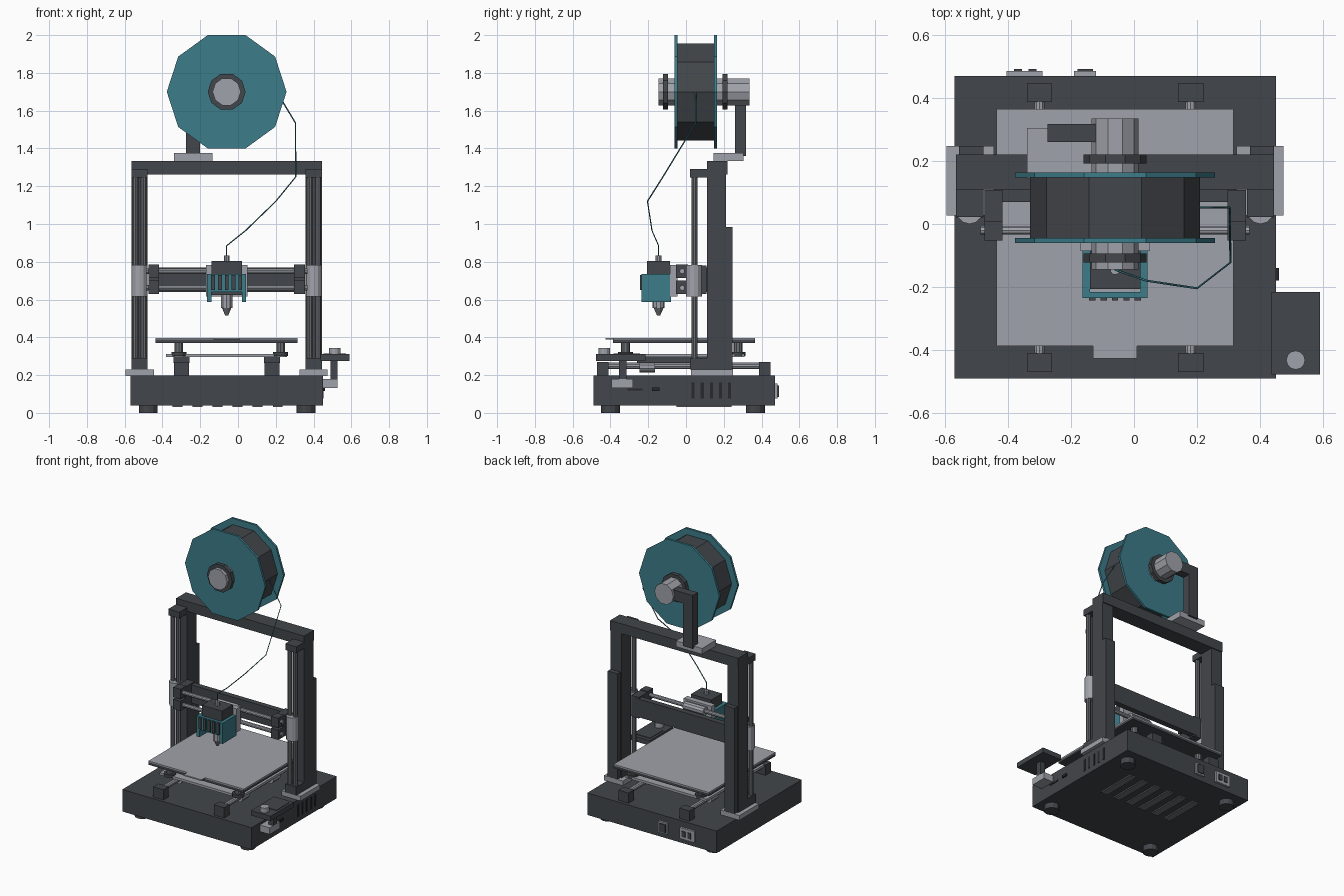
import bpy, bmesh, math
from mathutils import Vector

if "Cube" in bpy.data.objects:
    bpy.data.objects.remove(bpy.data.objects["Cube"])


def material(name, rgb):
    m = bpy.data.materials.new(name)
    m.diffuse_color = (*rgb, 1)
    m.use_nodes = True
    m.node_tree.nodes["Principled BSDF"].inputs["Base Color"].default_value = m.diffuse_color
    return m


DARK = material("charcoal", (0.055, 0.061, 0.069))
LIGHT = material("light_grey", (0.35, 0.365, 0.405))
TEAL = material("teal", (0.045, 0.2, 0.25))
STEEL = material("steel_grey", (0.15, 0.16, 0.175))
BLACK = material("near_black", (0.02, 0.022, 0.025))
CX = -0.06  # centre line of the frame


def finish(bm, name, mat):
    me = bpy.data.meshes.new(name)
    bm.to_mesh(me)
    bm.free()
    me.materials.append(mat)
    ob = bpy.data.objects.new(name, me)
    bpy.context.collection.objects.link(ob)
    return ob


def box(name, x, y, z, mat):
    """Box from (min, max) pairs on each axis."""
    bm = bmesh.new()
    bmesh.ops.create_cube(bm, size=1)
    for v in bm.verts:
        v.co = [(p[0] + p[1]) / 2 + c * (p[1] - p[0]) for p, c in zip((x, y, z), v.co)]
    return finish(bm, name, mat)


def rod(name, a, b, r, mat, sides=10, r2=None, turn=0.0):
    """Cylinder or cone between two points."""
    a, b = Vector(a), Vector(b)
    d = b - a
    bm = bmesh.new()
    bmesh.ops.create_cone(bm, cap_ends=True, segments=sides, radius1=r,
                          radius2=r if r2 is None else r2, depth=d.length)
    q = d.to_track_quat('Z', 'Y')
    for v in bm.verts:
        c = v.co.copy()
        c.rotate(Vector((0, 0, 1)).to_track_quat('Z', 'Y'))
        ca, sa = math.cos(turn), math.sin(turn)
        c = Vector((c.x * ca - c.y * sa, c.x * sa + c.y * ca, c.z))
        v.co = (a + b) / 2 + q @ c
    return finish(bm, name, mat)


def disc(name, y0, y1, r, mat):
    """Ten-sided disc on the spool axis, one corner pointing to +x."""
    bm = bmesh.new()
    rings = [[bm.verts.new((CX + r * math.cos(i * math.tau / 10), y,
                            1.7 + r * math.sin(i * math.tau / 10))) for i in range(10)]
             for y in (y0, y1)]
    bm.faces.new(rings[0])
    bm.faces.new(rings[1])
    for i in range(10):
        j = (i + 1) % 10
        bm.faces.new((rings[0][i], rings[0][j], rings[1][j], rings[1][i]))
    bmesh.ops.recalc_face_normals(bm, faces=bm.faces)
    return finish(bm, name, mat)


def sides(lo, hi):
    """An x range on the left and its mirror about the centre line."""
    return [(lo, hi), (2 * CX - hi, 2 * CX - lo)]


# Base housing, feet and vents
box("base", (-0.57, 0.45), (-0.49, 0.47), (0.04, 0.197), DARK)
for x in (-0.475, 0.36):
    for y in (-0.4, 0.367):
        rod("foot", (x, y, 0), (x, y, 0.04), 0.05, DARK, 12)
for i in range(6):
    x = -0.32 + i * 0.106
    box("bottom_vent", (x - 0.026, x + 0.026), (-0.05, 0.24), (0.032, 0.041), STEEL)
for i in range(5):
    y = 0.03 + i * 0.048
    box("side_vent", (0.449, 0.453), (y, y + 0.016), (0.075, 0.16), BLACK)
box("card_slot", (0.449, 0.454), (-0.31, -0.23), (0.118, 0.13), BLACK)
box("usb_port", (0.449, 0.46), (-0.18, -0.14), (0.117, 0.135), BLACK)

# Power socket and switch on the back
box("socket_plate", (-0.405, -0.29), (0.469, 0.485), (0.075, 0.155), LIGHT)
for x in (-0.38, -0.335):
    box("socket_rocker", (x, x + 0.025), (0.484, 0.492), (0.095, 0.135), DARK)
box("switch_plate", (-0.19, -0.12), (0.469, 0.485), (0.075, 0.155), LIGHT)
box("switch", (-0.18, -0.13), (0.484, 0.492), (0.085, 0.145), DARK)

# Bed rails, bearings and end blocks
for x in (-0.3, 0.18):
    rod("bed_rail", (x, -0.45, 0.25), (x, 0.43, 0.25), 0.017, LIGHT)
    for y in (-0.47, 0.387):
        box("rail_block", (x - 0.04, x + 0.04), (y, y + 0.06), (0.19, 0.27), DARK)
    for y in (-0.245, 0.1):
        rod("bed_bearing", (x, y, 0.245), (x, y + 0.08, 0.245), 0.03, LIGHT)
    box("bearing_holder", (x - 0.042, x + 0.042), (-0.26, 0.2), (0.265, 0.295), DARK)

# Bed carriage, levelling springs, heated plate and sheet
box("bed_carriage", (-0.38, 0.26), (-0.34, 0.31), (0.295, 0.312), LIGHT)
for x in (-0.313, 0.226):
    for y in (-0.32, 0.275):
        rod("levelling_knob", (x, y, 0.3), (x, y, 0.322), 0.04, DARK, 12)
        rod("bed_spring", (x, y, 0.32), (x, y, 0.374), 0.024, STEEL)
box("heated_plate", (-0.436, 0.316), (-0.387, 0.365), (0.37, 0.388), DARK)
box("print_sheet", (-0.436, 0.316), (-0.387, 0.365), (0.388, 0.397), LIGHT)
box("sheet_tab", (-0.13, 0.01), (-0.427, -0.38), (0.388, 0.397), LIGHT)

# Gantry frame, lift rods and bearings, both sides
box("top_beam", (-0.565, 0.445), (0.11, 0.22), (1.262, 1.333), DARK)
for lo, hi in sides(-0.595, -0.445):
    box("post_foot", (lo, hi), (0.027, 0.248), (0.196, 0.23), LIGHT)
for lo, hi in sides(-0.565, -0.478):
    m = (lo + hi) / 2
    box("post", (lo, hi), (0.11, 0.213), (0.23, 1.265), DARK)
    box("rear_cover", (lo + 0.01, hi), (0.21, 0.247), (0.23, 0.983), DARK)
    box("lift_motor", (lo, hi), (0.02, 0.111), (0.23, 0.29), DARK)
    box("rod_top_holder", (lo, hi), (0.022, 0.111), (1.245, 1.29), DARK)
    for dx in (-0.022, 0.022):
        rod("lift_rod", (m + dx, 0.045, 0.28), (m + dx, 0.045, 1.25), 0.017, STEEL)
    rod("lift_bearing", (m, 0.042, 0.615), (m, 0.042, 0.782), 0.042, LIGHT, 12)
for lo, hi in sides(-0.475, -0.417):
    box("axis_end", (lo, hi), (0.005, 0.108), (0.63, 0.78), DARK)
    for z in (0.63, 0.715):
        box("rod_clamp", (lo, hi), (-0.053, 0.01), (z, z + 0.07), DARK)
box("cross_beam", (-0.44, 0.32), (0.07, 0.11), (0.64, 0.77), DARK)
for z in (0.662, 0.75):
    rod("cross_rod", (-0.487, -0.02, z), (0.367, -0.02, z), 0.014, LIGHT)
    rod("carriage_bearing", (-0.14, -0.02, z), (0.02, -0.02, z), 0.03, LIGHT)

# Print head with slotted shroud and nozzle
box("head_plate", (-0.17, 0.05), (-0.086, -0.045), (0.615, 0.783), LIGHT)
box("extruder_motor", (-0.14, 0.02), (-0.207, -0.084), (0.625, 0.805), DARK)
box("shroud_front", (-0.163, 0.043), (-0.235, -0.215), (0.64, 0.735), TEAL)
for lo, hi in sides(-0.163, -0.14):
    box("shroud_side", (lo, hi), (-0.235, -0.08), (0.588, 0.735), TEAL)
for i in range(5):
    x = CX + (i - 2) * 0.036
    box("shroud_slot", (x - 0.01, x + 0.01), (-0.243, -0.234), (0.65, 0.73), DARK)
rod("hot_block", (CX, -0.145, 0.555), (CX, -0.145, 0.63), 0.032, LIGHT)
rod("nozzle", (CX, -0.145, 0.515), (CX, -0.145, 0.556), 0.008, STEEL, 10, 0.026)
rod("filament_guide", (CX, -0.145, 0.8), (CX, -0.145, 0.832), 0.016, LIGHT)

# Spool holder and spool
box("holder_plate", (-0.34, -0.135), (0.145, 0.305), (1.333, 1.375), LIGHT)
box("holder_arm", (-0.275, -0.2), (0.26, 0.318), (1.36, 1.74), DARK)
box("holder_arm_top", (-0.2, -0.11), (0.26, 0.318), (1.665, 1.74), DARK)
disc("spool_shaft", -0.145, 0.335, 0.075, LIGHT)
for y in (-0.122, 0.192):
    disc("shaft_collar", y, y + 0.028, 0.1, DARK)
for y in (-0.06, 0.147):
    disc("spool_flange", y, y + 0.016, 0.317, TEAL)
disc("filament_winding", -0.045, 0.148, 0.27, DARK)

# Loose filament strand
path = [(0.205, 0.052, 1.7), (0.304, 0.052, 1.535), (0.306, -0.122, 1.25), (0.2, -0.204, 1.12),
        (0.04, -0.18, 0.965), (CX, -0.145, 0.885), (CX, -0.145, 0.82)]
cu = bpy.data.curves.new("filament_strand", 'CURVE')
cu.dimensions = '3D'
cu.bevel_depth = 0.0035
cu.bevel_resolution = 0
sp = cu.splines.new('POLY')
sp.points.add(len(path) - 1)
for p, c in zip(sp.points, path):
    p.co = (*c, 1)
cu.materials.append(TEAL)
bpy.context.collection.objects.link(bpy.data.objects.new("filament_strand", cu))

# Control screen on its bracket
box("screen_bracket", (0.45, 0.527), (-0.395, -0.28), (0.133, 0.18), LIGHT)
box("screen_stand", (0.49, 0.527), (-0.355, -0.315), (0.178, 0.28), DARK)
box("screen_case", (0.436, 0.59), (-0.477, -0.215), (0.276, 0.311), DARK)
box("screen_glass", (0.453, 0.573), (-0.385, -0.243), (0.31, 0.315), DARK)
rod("screen_knob", (0.513, -0.432, 0.31), (0.513, -0.432, 0.344), 0.03, LIGHT, 12)
